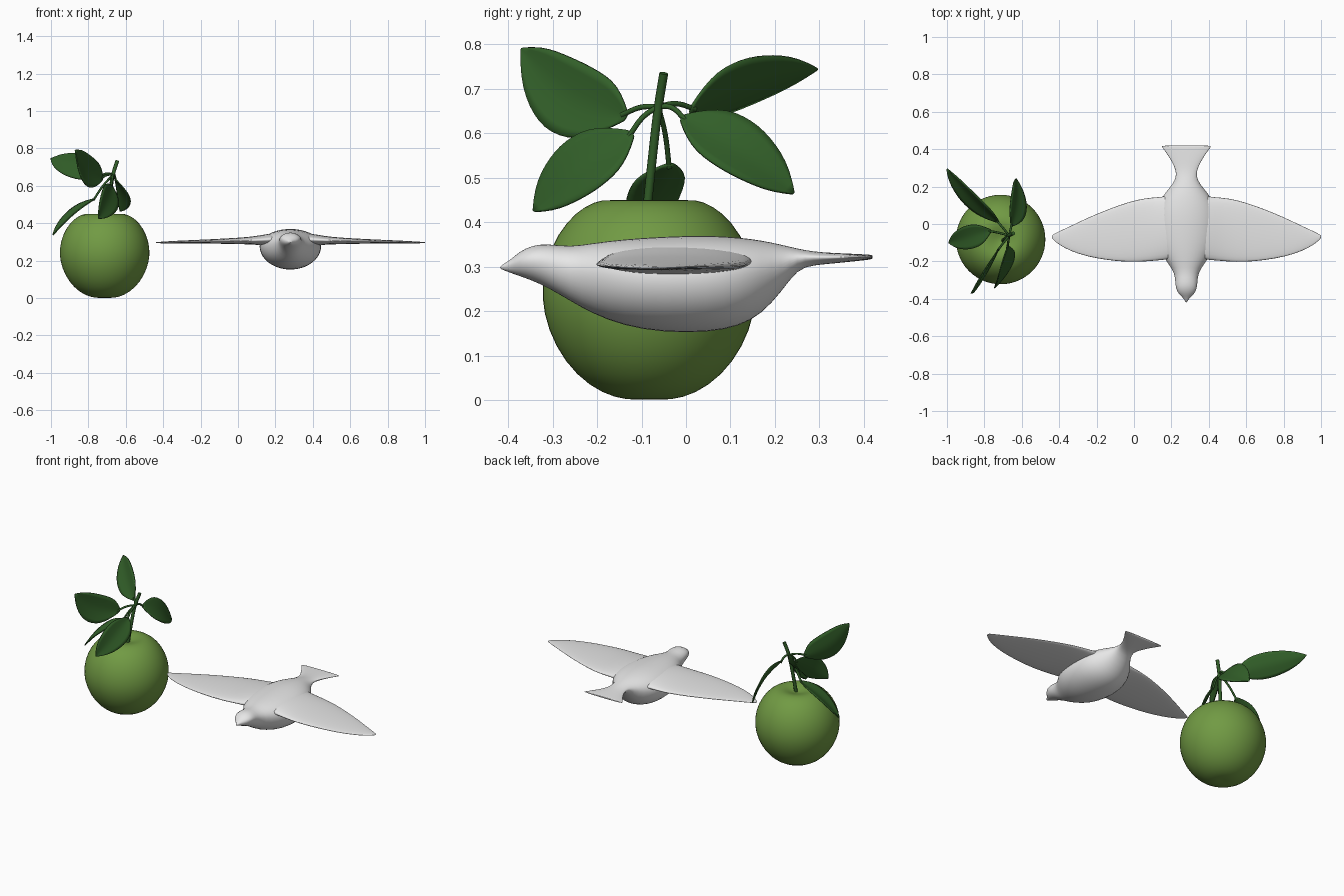
import bpy, bmesh, math
from mathutils import Vector

cube = bpy.data.objects.get("Cube")
if cube:
    bpy.data.objects.remove(cube, do_unlink=True)


def material(name, color):
    m = bpy.data.materials.new(name)
    m.use_nodes = True
    m.diffuse_color = (*color, 1)
    bsdf = next(n for n in m.node_tree.nodes if n.type == "BSDF_PRINCIPLED")
    bsdf.inputs["Base Color"].default_value = (*color, 1)
    bsdf.inputs["Roughness"].default_value = 0.6
    return m


FRUIT = material("fruit green", (0.165, 0.325, 0.057))
LEAF = material("leaf green", (0.032, 0.115, 0.022))
WHITE = material("bird white", (0.8, 0.8, 0.8))


def finish(name, bm, mat, location=(0, 0, 0), subdiv=1):
    bmesh.ops.recalc_face_normals(bm, faces=bm.faces)
    mesh = bpy.data.meshes.new(name)
    bm.to_mesh(mesh)
    bm.free()
    mesh.materials.append(mat)
    for p in mesh.polygons:
        p.use_smooth = True
    obj = bpy.data.objects.new(name, mesh)
    obj.location = location
    bpy.context.collection.objects.link(obj)
    if subdiv:
        obj.modifiers.new("smooth", "SUBSURF").levels = subdiv
        obj.modifiers["smooth"].render_levels = subdiv
    return obj


def loft(rings):
    """Closed rings of points joined into a capped skin."""
    bm = bmesh.new()
    loops = [[bm.verts.new(p) for p in ring] for ring in rings]
    n = len(loops[0])
    for a, b in zip(loops, loops[1:]):
        for i in range(n):
            j = (i + 1) % n
            bm.faces.new((a[i], a[j], b[j], b[i]))
    bm.faces.new(loops[0])
    bm.faces.new(loops[-1])
    return bm


def angles(n):
    return [2 * math.pi * i / n for i in range(n)]


# Fruit: lathe profile (radius, height) with a dimple on top
profile = [(0.01, 0.002), (0.05, 0), (0.105, 0.014), (0.165, 0.055), (0.213, 0.12),
           (0.24, 0.195), (0.244, 0.265), (0.226, 0.34), (0.187, 0.402), (0.145, 0.437),
           (0.105, 0.452), (0.07, 0.448), (0.035, 0.435), (0.008, 0.428)]
fruit = loft([[(r * math.cos(a), r * math.sin(a), z) for a in angles(28)] for r, z in profile])
finish("fruit", fruit, FRUIT, (-0.713, -0.083, 0))


# Twigs: bevelled curves
def twig(name, points, radius):
    curve = bpy.data.curves.new(name, "CURVE")
    curve.dimensions = "3D"
    curve.bevel_depth = radius
    curve.bevel_resolution = 2
    curve.use_fill_caps = True
    curve.resolution_u = 6
    spline = curve.splines.new("BEZIER")
    spline.bezier_points.add(len(points) - 1)
    for bp, p in zip(spline.bezier_points, points):
        bp.co = p
        bp.handle_left_type = bp.handle_right_type = "AUTO"
    curve.materials.append(LEAF)
    obj = bpy.data.objects.new(name, curve)
    bpy.context.collection.objects.link(obj)


twig("stem", [(-0.7, -0.088, 0.425), (-0.685, -0.075, 0.55),
              (-0.668, -0.062, 0.66), (-0.645, -0.05, 0.735)], 0.01)

# Leaves: base, tip, half-width vector, sideways sag
WIDTHS = [0.12, 0.62, 0.92, 1.0, 1.0, 0.9, 0.74, 0.48, 0.04]
ACROSS = [-1, -0.5, 0, 0.5, 1]
JOINT = Vector((-0.668, -0.062, 0.66))


def leaf(name, base, tip, half, sag, arch):
    base, tip, half = Vector(base), Vector(tip), Vector(half)
    up = (tip - base).cross(half).normalized()
    if up.z < 0:
        up = -up
    bm = bmesh.new()
    rows = []
    for i, w in enumerate(WIDTHS):
        t = i / (len(WIDTHS) - 1)
        bow = math.sin(math.pi * t)
        mid = base.lerp(tip, t) + up * arch * bow - half * sag * bow
        rows.append([bm.verts.new(mid + half * w * s + up * 0.014 * w * abs(s)) for s in ACROSS])
    for a, b in zip(rows, rows[1:]):
        for i in range(len(ACROSS) - 1):
            bm.faces.new((a[i], a[i + 1], b[i + 1], b[i]))
    obj = finish(name, bm, LEAF)
    solid = obj.modifiers.new("thickness", "SOLIDIFY")
    solid.thickness = 0.006
    solid.offset = 0
    bend = JOINT.lerp(base, 0.55) + Vector((0, 0, 0.012))
    twig(name + "_stalk", [JOINT, bend, base.lerp(tip, 0.04)], 0.006)


leaf("front_upper_leaf", (-0.725, -0.135, 0.635), (-0.87, -0.37, 0.79), (0.02, 0.045, 0.072), 0.4, -0.01)
leaf("back_upper_leaf", (-0.725, 0.01, 0.65), (-1.0, 0.295, 0.745), (0.045, 0.01, 0.057), 0, 0.015)
leaf("back_lower_leaf", (-0.655, -0.01, 0.635), (-0.63, 0.242, 0.465), (-0.04, 0.038, 0.05), 0, 0.02)
leaf("front_lower_leaf", (-0.675, -0.12, 0.6), (-0.745, -0.342, 0.425), (-0.04, -0.038, 0.05), 0, 0.015)
leaf("side_leaf", (-0.765, -0.035, 0.53), (-0.99, -0.1, 0.337), (-0.02, 0.06, 0.004), 0, 0.015)

# Bird body: (y, half width, top, bottom), beak to tail
BIRD = (0.28, 0, 0)
stations = [(-0.42, 0.003, 0.3, 0.296), (-0.395, 0.016, 0.315, 0.286), (-0.375, 0.042, 0.334, 0.279),
            (-0.345, 0.057, 0.349, 0.268), (-0.31, 0.06, 0.352, 0.252), (-0.26, 0.064, 0.345, 0.222),
            (-0.21, 0.1, 0.354, 0.193), (-0.14, 0.147, 0.363, 0.165), (-0.05, 0.168, 0.369, 0.15),
            (0.05, 0.168, 0.372, 0.15), (0.12, 0.146, 0.367, 0.164), (0.17, 0.112, 0.36, 0.192),
            (0.215, 0.072, 0.35, 0.243), (0.25, 0.056, 0.341, 0.294), (0.285, 0.056, 0.334, 0.303),
            (0.33, 0.076, 0.331, 0.307), (0.38, 0.108, 0.329, 0.312), (0.415, 0.135, 0.327, 0.316),
            (0.42, 0.137, 0.326, 0.318)]
rings = []
for y, hw, top, bottom in stations:
    mid = bottom + 0.58 * (top - bottom)
    rings.append([(hw * math.cos(a), y,
                   mid + math.sin(a) * (top - mid if math.sin(a) > 0 else mid - bottom))
                  for a in angles(20)])
finish("bird_body", loft(rings), WHITE, BIRD)

# Wings: (x, leading y, trailing y, middle z, half thickness), mirrored
sections = [(0.03, -0.17, 0.15, 0.318, 0.036), (0.1, -0.195, 0.155, 0.313, 0.034),
            (0.15, -0.198, 0.147, 0.31, 0.028), (0.22, -0.205, 0.143, 0.307, 0.02),
            (0.31, -0.208, 0.122, 0.305, 0.016), (0.42, -0.197, 0.082, 0.303, 0.012),
            (0.53, -0.177, 0.035, 0.301, 0.009), (0.62, -0.146, -0.01, 0.299, 0.007),
            (0.68, -0.113, -0.038, 0.297, 0.005), (0.712, -0.085, -0.055, 0.297, 0.003),
            (0.72, -0.074, -0.062, 0.297, 0.002)]
rings = []
for x, lead, trail, z, thick in sections:
    mid, chord = (lead + trail) / 2, (trail - lead) / 2
    rings.append([(x, mid + chord * math.cos(a), z + thick * math.sin(a)) for a in angles(16)])
wings = finish("wings", loft(rings), WHITE, BIRD)
wings.modifiers.new("both_sides", "MIRROR").use_mirror_merge = False
